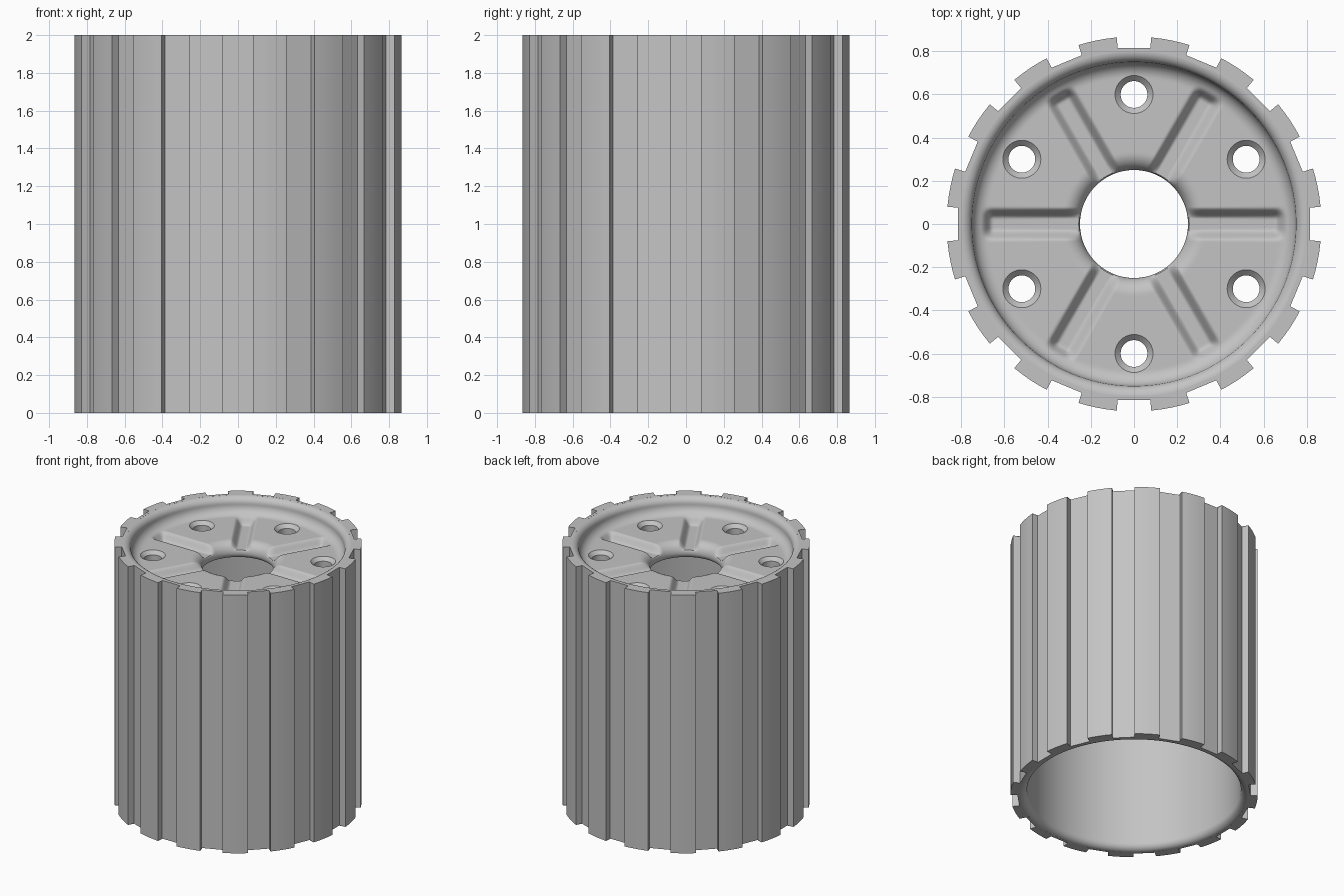
import bpy, bmesh, math
from mathutils import Matrix

old = bpy.data.objects.get("Cube")
if old:
    bpy.data.objects.remove(old, do_unlink=True)

HEIGHT = 2.0
WEB_TOP = 1.88
CHANNEL_FLOOR = 1.825
TEETH = 16
SEGMENTS = 480

metal = bpy.data.materials.new("plain grey metal")
metal.use_nodes = True
grey = (0.55, 0.55, 0.55, 1)
metal.diffuse_color = grey
metal.node_tree.nodes["Principled BSDF"].inputs["Base Color"].default_value = grey


def finish(bm, name):
    bmesh.ops.recalc_face_normals(bm, faces=bm.faces)
    mesh = bpy.data.meshes.new(name)
    bm.to_mesh(mesh)
    bm.free()
    mesh.materials.append(metal)
    obj = bpy.data.objects.new(name, mesh)
    bpy.context.collection.objects.link(obj)
    return obj


def smooth(obj, degrees):
    bpy.ops.object.select_all(action='DESELECT')
    obj.select_set(True)
    bpy.context.view_layer.objects.active = obj
    bpy.ops.object.shade_smooth_by_angle(angle=math.radians(degrees))


def arc(cx, cz, radius, start, end, steps=8):
    angles = [math.radians(start + (end - start) * i / steps) for i in range(steps + 1)]
    return [(cx + radius * math.cos(a), cz + radius * math.sin(a)) for a in angles]


def fade(value, low, high):
    t = min(1, max(0, (value - low) / (high - low)))
    return t * t * (3 - 2 * t)


def bridge(bm, loops):
    """Skin a closed series of closed vertex loops."""
    for a, b in zip(loops, loops[1:] + loops[:1]):
        for i in range(len(a)):
            j = (i + 1) % len(a)
            bm.faces.new((a[i], a[j], b[j], b[i]))


# Drum core: rim lip, dished web, hub opening and long inner wall in one section
floor = [(0.68 - 0.35 * i / 36, WEB_TOP) for i in range(1, 36)]
top = (arc(0.80, 1.95, 0.05, 90, 180) + arc(0.68, 1.95, 0.07, 0, -90, 12)[1:]
       + floor + arc(0.33, 1.80, 0.08, 90, 180, 12))
under = (arc(0.29, 1.80, 0.04, 180, 270, 6)[1:] + arc(0.70, 1.71, 0.05, 90, 0)
         + arc(0.80, 0.05, 0.05, 180, 270))

bm = bmesh.new()
loops = []
for index, (r, z) in enumerate(top + under):
    loop = []
    for s in range(SEGMENTS):
        a = 2 * math.pi * s / SEGMENTS
        height = z
        # Six radial channels pressed into the web
        if index < len(top) and r < 0.72:
            sector = math.pi / 3
            offset = abs((a + sector / 2) % sector - sector / 2)
            across = 1 - fade(abs(r * math.sin(offset)), 0.025, 0.078)
            along = 1 - fade(r, 0.655, 0.705)
            height += (min(z, CHANNEL_FLOOR) - z) * across * along
        loop.append(bm.verts.new((r * math.cos(a), r * math.sin(a), height)))
    loops.append(loop)
bridge(bm, loops)
core = finish(bm, "drum_core")

# Six countersunk bolt holes between the channels
bm = bmesh.new()
hole_profile = [(0.062, 1.70), (0.062, WEB_TOP - 0.026), (0.088, WEB_TOP), (0.088, 1.94)]
for k in range(6):
    place = Matrix.Rotation(math.radians(30 + 60 * k), 4, 'Z') @ Matrix.Translation((0.6, 0, 0))
    rings = []
    for r, z in hole_profile:
        ring = bmesh.ops.create_circle(bm, segments=40, radius=r,
                                       matrix=place @ Matrix.Translation((0, 0, z)))
        rings.append(ring["verts"])
    for a, b in zip(rings, rings[1:]):
        for i in range(len(a)):
            j = (i + 1) % len(a)
            bm.faces.new((a[i], a[j], b[j], b[i]))
    bm.faces.new(rings[0])
    bm.faces.new(rings[-1])
cutter = finish(bm, "bolt_hole_cutter")
cutter.hide_render = True

cut = core.modifiers.new("bolt holes", 'BOOLEAN')
cut.operation = 'DIFFERENCE'
cut.solver = 'EXACT'
cut.object = cutter
bpy.context.view_layer.objects.active = core
bpy.ops.object.modifier_apply(modifier=cut.name)
bpy.data.objects.remove(cutter, do_unlink=True)
smooth(core, 40)

# Splined outer shell: flat-bottomed slots between wide teeth
slot_half, slot_floor, tooth_radius = 0.08, 0.815, 0.868
pitch = 2 * math.pi / TEETH
edge = math.asin(slot_half / tooth_radius)
slot_edge = math.atan2(slot_half, slot_floor)
slot_radius = math.hypot(slot_half, slot_floor)
outline = []
for k in range(TEETH):
    base = k * pitch
    outline += [(slot_radius, base - slot_edge), (slot_radius, base + slot_edge)]
    outline += [(tooth_radius, base + edge + (pitch - 2 * edge) * i / 4) for i in range(5)]

bm = bmesh.new()


def shell_loop(z, inner):
    return [bm.verts.new(((0.798 if inner else r) * math.cos(a),
                          (0.798 if inner else r) * math.sin(a), z)) for r, a in outline]


bridge(bm, [shell_loop(0, True), shell_loop(0, False),
            shell_loop(HEIGHT, False), shell_loop(HEIGHT, True)])
shell = finish(bm, "splined_shell")
smooth(shell, 30)
